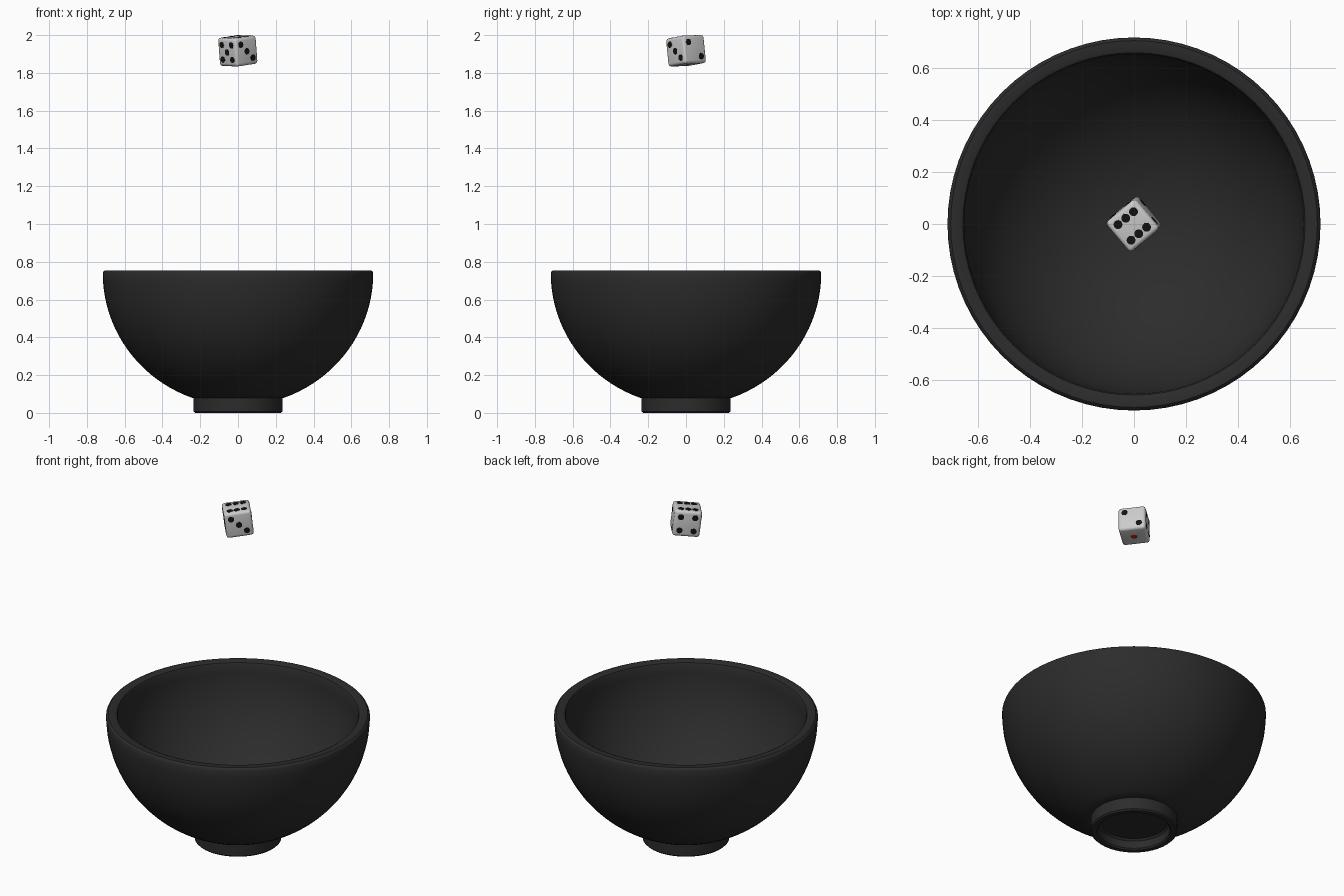
import bpy, bmesh, math
from mathutils import Vector, Matrix

if "Cube" in bpy.data.objects:
    bpy.data.objects.remove(bpy.data.objects["Cube"])


def material(name, rgb):
    m = bpy.data.materials.new(name)
    m.diffuse_color = (*rgb, 1)
    m.use_nodes = True
    m.node_tree.nodes["Principled BSDF"].inputs["Base Color"].default_value = m.diffuse_color
    return m


BOWL = material("dark_glaze", (0.025, 0.025, 0.025))
WHITE = material("die_white", (0.8, 0.8, 0.8))
BLACK = material("pip_black", (0.006, 0.006, 0.006))
RED = material("pip_red", (0.6, 0.015, 0.015))


def finish(name, bm, mats, angle=35):
    mesh = bpy.data.meshes.new(name)
    bmesh.ops.recalc_face_normals(bm, faces=bm.faces)
    bm.to_mesh(mesh)
    bm.free()
    ob = bpy.data.objects.new(name, mesh)
    bpy.context.collection.objects.link(ob)
    for m in mats:
        mesh.materials.append(m)
    bpy.ops.object.select_all(action='DESELECT')
    ob.select_set(True)
    bpy.context.view_layer.objects.active = ob
    bpy.ops.object.shade_smooth_by_angle(angle=math.radians(angle))
    return ob


def arc(a, b, zc, r0, r1, n):
    """Lower quarter-ellipse points, running from radius r0 to r1."""
    t0, t1 = math.acos(r0 / a), math.acos(r1 / a)
    ts = [t0 + (t1 - t0) * i / n for i in range(n + 1)]
    return [(a * math.cos(t), zc - b * math.sin(t)) for t in ts]


# Bowl: one revolved profile from recess under the foot to the inside bottom
profile = [(0, 0.06), (0.18, 0.06), (0.19, 0.05), (0.195, 0.008), (0.203, 0),
           (0.227, 0), (0.235, 0.008), (0.235, 0.078)]
profile += arc(0.716, 0.702, 0.74, 0.237, 0.716, 20)
profile += [(0.712, 0.749), (0.704, 0.755), (0.668, 0.755), (0.657, 0.75)]
profile += arc(0.652, 0.635, 0.74, 0.652, 0.0, 20)

bm = bmesh.new()
verts = [bm.verts.new((r, 0, z)) for r, z in profile]
edges = [bm.edges.new(p) for p in zip(verts, verts[1:])]
bmesh.ops.spin(bm, geom=verts + edges, axis=(0, 0, 1), cent=(0, 0, 0),
               angle=math.tau, steps=72, use_duplicate=False)
bmesh.ops.remove_doubles(bm, verts=bm.verts, dist=1e-4)
finish("bowl", bm, [BOWL])

# Tilted frame of the die: a points to face 2, b to face 3, up to face 6
SIDE, D = 0.15, 0.039
up = Vector((-0.075, -0.1, 1)).normalized()
a = Vector((math.cos(math.radians(40)), math.sin(math.radians(40)), 0))
a = (a - up * a.dot(up)).normalized()
b = a.cross(up)
die_matrix = Matrix.Translation((-0.001, 0, 1.917)) @ Matrix((a, -b, up)).transposed().to_4x4()

# Die body
bm = bmesh.new()
bmesh.ops.create_cube(bm, size=SIDE)
bmesh.ops.bevel(bm, geom=bm.edges[:], offset=0.016, segments=4,
                profile=0.5, affect='EDGES')
finish("die_body", bm, [WHITE], 40).matrix_world = die_matrix

# Pips: local axes x = face 2, -y = face 3, z = face 6
X, Y, Z = Vector((1, 0, 0)), Vector((0, 1, 0)), Vector((0, 0, 1))
square = [(s, t) for s in (-1, 1) for t in (-1, 1)]
FACES = [  # normal, horizontal axis, vertical axis, pip positions
    (-Z, X, Y, [(0, 0)]),
    (X, Y, Z, [(-1, 1), (1, -1)]),
    (-Y, X, Z, [(-1, 1), (0, 0), (1, -1)]),
    (Y, X, Z, square),
    (-X, Y, Z, square + [(0, 0)]),
    (Z, X, Y, square + [(0, -1), (0, 1)]),
]
bm = bmesh.new()
for n, u, v, spots in FACES:
    turn = n.to_track_quat('Z', 'Y').to_matrix().to_4x4()
    for s, t in spots:
        pos = n * (SIDE / 2 - 0.0005) + u * s * D + v * t * D
        made = bmesh.ops.create_cone(bm, cap_ends=True, segments=24, radius1=0.017,
                                     radius2=0.017, depth=0.003,
                                     matrix=Matrix.Translation(pos) @ turn)
        for f in {f for vert in made["verts"] for f in vert.link_faces}:
            f.material_index = int(len(spots) == 1)
finish("die_pips", bm, [BLACK, RED]).matrix_world = die_matrix
